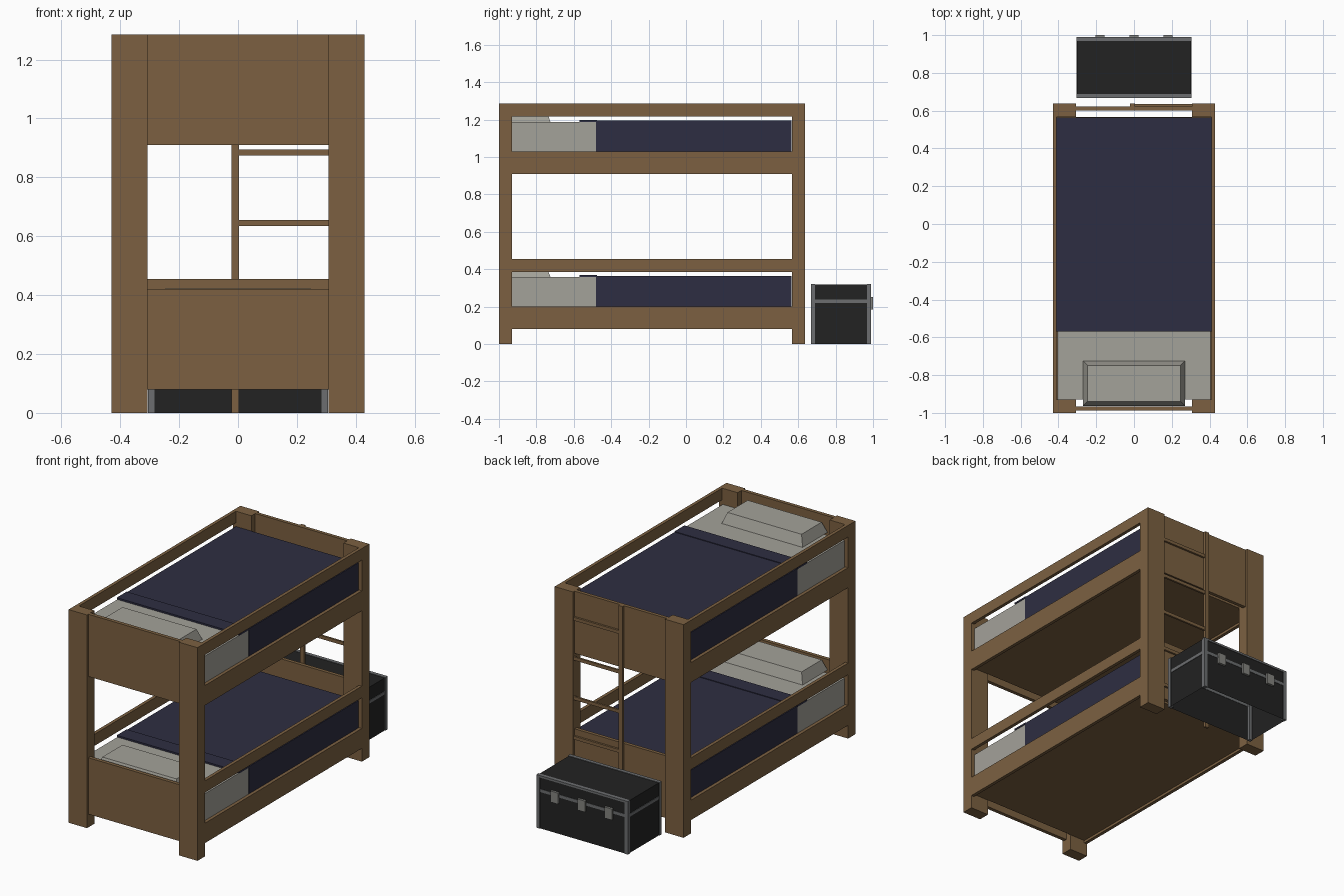
import bpy
import bmesh

default = bpy.data.objects.get("Cube")
if default:
    bpy.data.objects.remove(default, do_unlink=True)


def material(name, rgb):
    m = bpy.data.materials.new(name)
    m.use_nodes = True
    color = (*rgb, 1.0)
    m.diffuse_color = color
    bsdf = next(n for n in m.node_tree.nodes if n.type == 'BSDF_PRINCIPLED')
    bsdf.inputs["Base Color"].default_value = color
    bsdf.inputs["Roughness"].default_value = 0.8
    return m


wood = material("brown wood", (0.20, 0.118, 0.053))
linen = material("pale grey linen", (0.37, 0.36, 0.32))
navy = material("navy blanket", (0.027, 0.027, 0.054))
black = material("black trunk", (0.016, 0.016, 0.016))
metal = material("grey metal trim", (0.15, 0.155, 0.16))
clasp = material("light metal latch", (0.23, 0.23, 0.215))


def box(name, mat, x, y, z, taper=0.0, open_bottom=False):
    """Box from (min, max) ranges; taper insets the top face on all sides."""
    bm = bmesh.new()
    bmesh.ops.create_cube(bm, size=1)
    for v in bm.verts:
        top = v.co.z > 0
        inset = taper if top else 0.0
        v.co.x = x[1] - inset if v.co.x > 0 else x[0] + inset
        v.co.y = y[1] - inset if v.co.y > 0 else y[0] + inset
        v.co.z = z[1] if top else z[0]
    if open_bottom:
        bm.normal_update()
        floor = [f for f in bm.faces if f.normal.z < -0.9]
        bmesh.ops.delete(bm, geom=floor, context='FACES_ONLY')
    mesh = bpy.data.meshes.new(name)
    bm.to_mesh(mesh)
    bm.free()
    mesh.materials.append(mat)
    obj = bpy.data.objects.new(name, mesh)
    bpy.context.collection.objects.link(obj)
    return obj


def both_sides(name, mat, near, far, y, z):
    """Mirrored pair of boxes across x = 0."""
    box("left_" + name, mat, (near, far), y, z)
    box("right_" + name, mat, (-far, -near), y, z)


HEIGHT = 1.285
INNER = 0.307
OUTER = 0.43
HEAD = -0.93
FOOT = 0.566
END = 0.637

# Corner posts
both_sides("head_post", wood, INNER, OUTER, (-1, HEAD), (0, HEIGHT))
both_sides("foot_post", wood, INNER, OUTER, (FOOT, END), (0, HEIGHT))

# Two bunks: side rails, bed base, end panels and bedding
for label, base, head_top in (("lower", 0.08, 0.42), ("upper", 0.91, HEIGHT)):
    length = (HEAD, FOOT)
    top = base + 0.375
    both_sides(label + "_side_rail", wood, 0.41, OUTER, length, (base, base + 0.12))
    both_sides(label + "_guard_rail", wood, 0.41, OUTER, length, (top - 0.07, top))
    box(label + "_bed_base", wood, (-0.41, 0.41), length, (base + 0.015, base + 0.05))
    box(label + "_headboard", wood, (-INNER, INNER), (-0.988, -0.966), (base, head_top))
    box(label + "_footboard", wood, (-INNER, INNER), (0.602, 0.623), (base, top))

    sheet = base + 0.278
    box(label + "_mattress", linen, (-0.406, 0.406), (HEAD, 0.56), (base + 0.05, sheet))
    box(label + "_blanket", navy, (-0.409, 0.409), (-0.48, 0.564),
        (base + 0.06, sheet + 0.006))
    box(label + "_blanket_fold", navy, (-0.4095, 0.4095), (-0.57, -0.475),
        (sheet, sheet + 0.01))
    box(label + "_pillow", linen, (-0.27, 0.27), (-0.963, -0.725),
        (sheet, base + 0.342), taper=0.023)

# Ladder on the foot end, its rungs running from one stile to the post
box("ladder_stile", wood, (-0.022, 0.004), (0.623, END), (0, HEIGHT))
for i in range(5):
    z = 0.167 + 0.239 * i
    box("ladder_rung", wood, (0.004, INNER), (0.623, 0.635), (z - 0.01, z + 0.01))

# Storage trunk
T0, T1 = 0.667, 0.99
box("trunk_body", black, (-0.301, 0.301), (T0 + 0.004, T1 - 0.004), (0, 0.317),
    open_bottom=True)
for end, (a, b) in (("front", (T0, T0 + 0.022)), ("back", (T1 - 0.022, T1))):
    both_sides("trunk_%s_corner" % end, metal, 0.283, 0.305, (a, b), (0, 0.32))
    box("trunk_%s_top_trim" % end, metal, (-0.305, 0.305), (a, b), (0.308, 0.32))
    mid = T0 + 0.002 if end == "front" else T1 - 0.006
    box("trunk_%s_band" % end, metal, (-0.29, 0.29), (mid, mid + 0.004), (0.22, 0.238))
both_sides("trunk_side_band", metal, 0.299, 0.304, (T0 + 0.01, T1 - 0.01), (0.22, 0.238))

# Latches
for x in (-0.18, 0, 0.18):
    box("trunk_latch", clasp, (x - 0.025, x + 0.025), (T1 - 0.006, 1.0), (0.185, 0.252))
